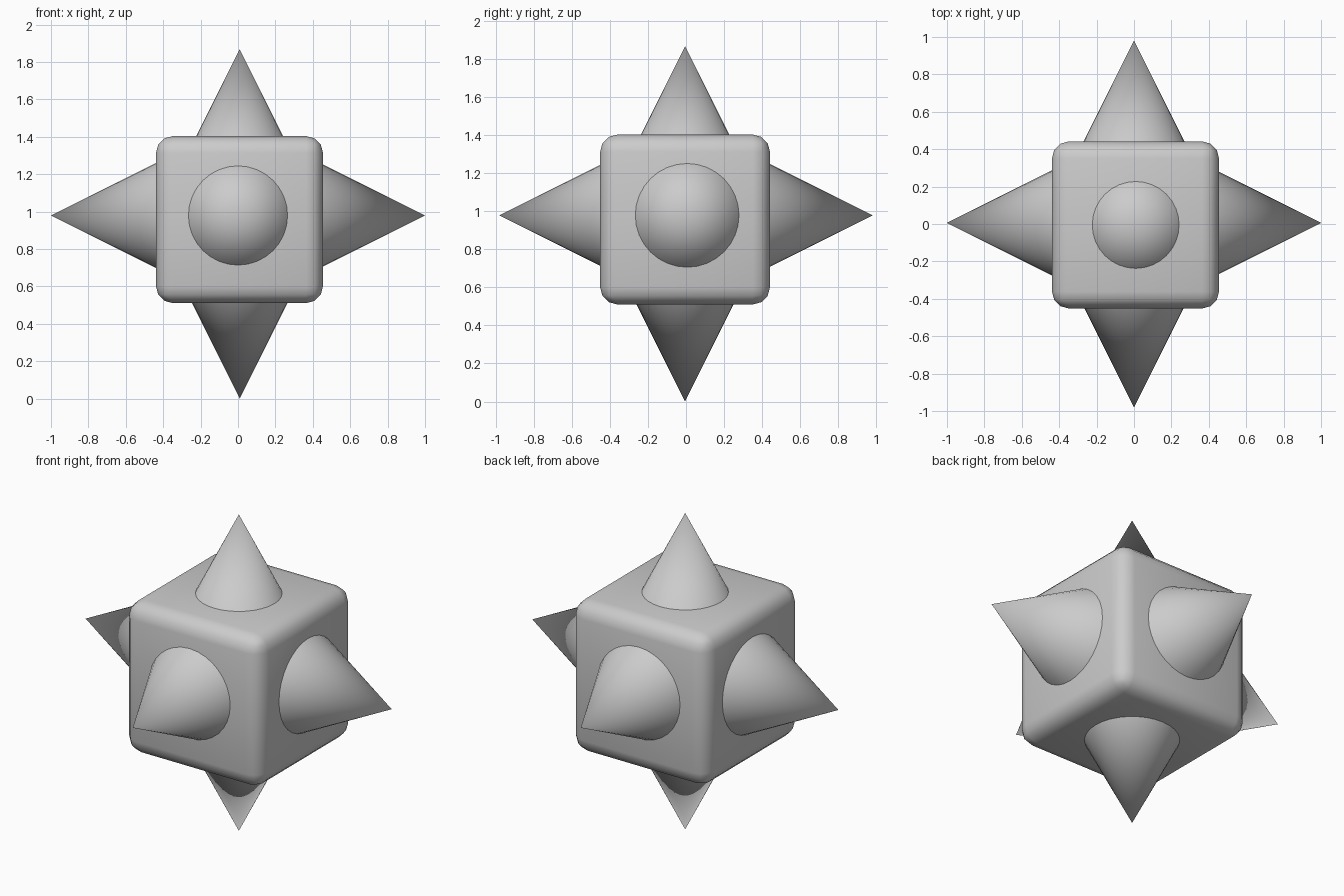
import bpy
from mathutils import Vector

if "Cube" in bpy.data.objects:
    bpy.data.objects.remove(bpy.data.objects["Cube"])

DEPTH = 0.64   # cone length, base hidden inside the block


def smooth(obj):
    bpy.ops.object.select_all(action='DESELECT')
    obj.select_set(True)
    bpy.context.view_layer.objects.active = obj
    bpy.ops.object.shade_smooth_by_angle()


def spike(name, tip, direction):
    """Cone whose point sits at tip, facing along direction."""
    d = Vector(direction)
    bpy.ops.mesh.primitive_cone_add(
        vertices=32, radius1=DEPTH / 2, radius2=0, depth=DEPTH,
        location=Vector(tip) - d * DEPTH / 2,
        rotation=d.to_track_quat('Z', 'Y').to_euler())
    obj = bpy.context.object
    obj.name = name
    smooth(obj)


# Rounded block
bpy.ops.mesh.primitive_cube_add(size=0.893, location=(0.008, -0.005, 0.957))
block = bpy.context.object
block.name = "block"
bevel = block.modifiers.new("rounded_edges", 'BEVEL')
bevel.width = 0.09
bevel.segments = 3
bpy.ops.object.modifier_apply(modifier=bevel.name)
smooth(block)

# Six spikes, one per face
spike("left_spike", (-1, 0.006, 0.979), (-1, 0, 0))
spike("right_spike", (1, 0.006, 0.979), (1, 0, 0))
spike("front_spike", (0, -0.982, 0.979), (0, -1, 0))
spike("back_spike", (0, 0.982, 0.979), (0, 1, 0))
spike("top_spike", (0.009, -0.005, 1.868), (0, 0, 1))
spike("bottom_spike", (0.009, -0.005, 0), (0, 0, -1))
